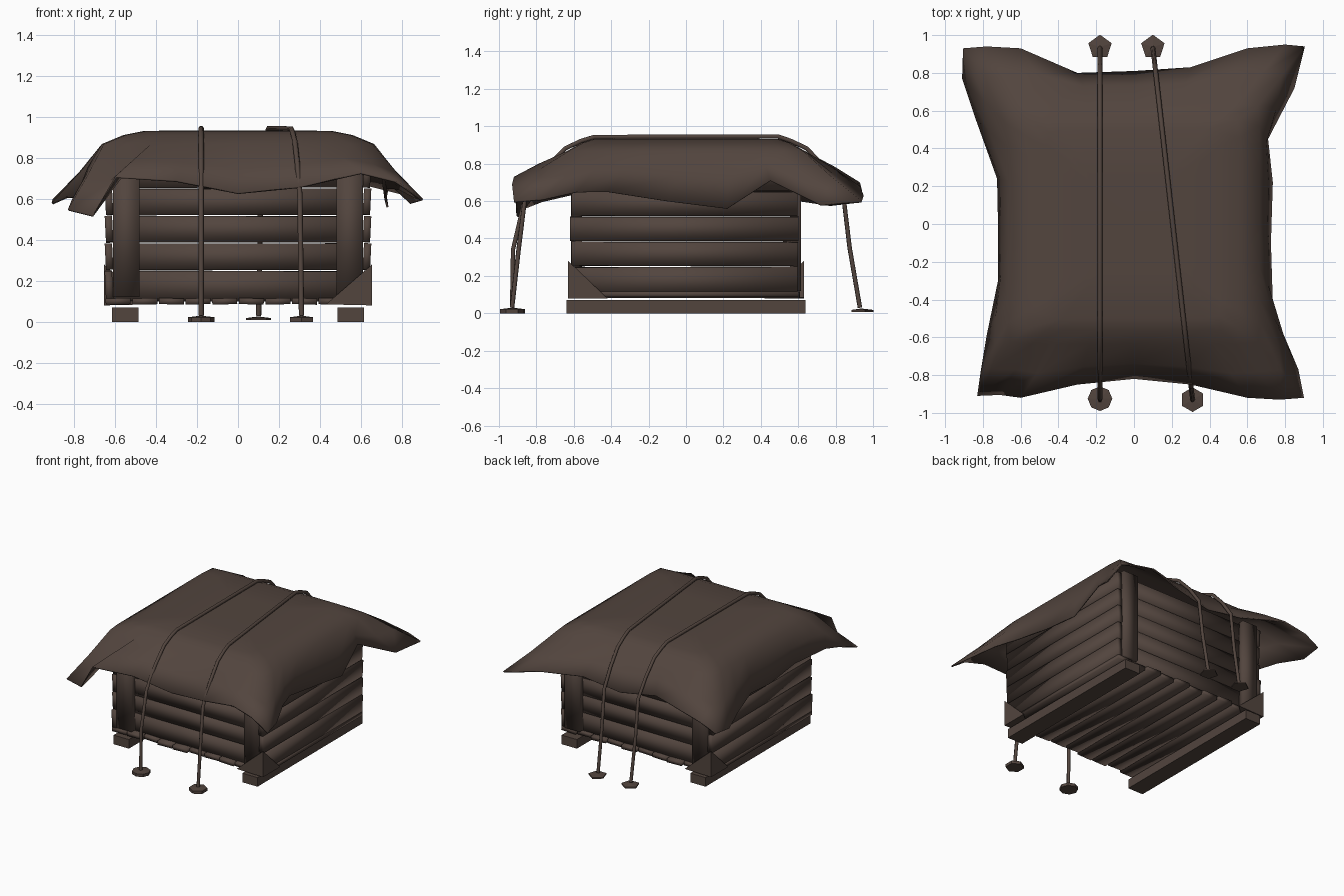
import bpy, bmesh, math, random
from mathutils import Vector

if "Cube" in bpy.data.objects:
    bpy.data.objects.remove(bpy.data.objects["Cube"])

random.seed(4)
mat = bpy.data.materials.new("dark_brown")
mat.diffuse_color = (0.085, 0.059, 0.048, 1)
mat.use_nodes = True
mat.node_tree.nodes["Principled BSDF"].inputs["Base Color"].default_value = mat.diffuse_color


def mesh_obj(name, verts, faces, smooth=True):
    me = bpy.data.meshes.new(name)
    me.from_pydata([tuple(v) for v in verts], [], faces)
    bm = bmesh.new()
    bm.from_mesh(me)
    bmesh.ops.recalc_face_normals(bm, faces=bm.faces)
    bm.to_mesh(me)
    bm.free()
    for p in me.polygons:
        p.use_smooth = smooth
    me.materials.append(mat)
    ob = bpy.data.objects.new(name, me)
    bpy.context.collection.objects.link(ob)
    return ob


def box(name, lo, hi, tilt=(0, 0, 0), smooth=True):
    c = (Vector(lo) + Vector(hi)) / 2
    h = (Vector(hi) - Vector(lo)) / 2
    v = [(x * h.x, y * h.y, z * h.z) for x in (-1, 1) for y in (-1, 1) for z in (-1, 1)]
    f = [(0, 1, 3, 2), (4, 6, 7, 5), (0, 4, 5, 1), (2, 3, 7, 6), (0, 2, 6, 4), (1, 5, 7, 3)]
    ob = mesh_obj(name, v, f, smooth)
    ob.location = c
    ob.rotation_euler = tilt
    return ob


def j(a):
    return random.uniform(-a, a)


# Skids and corner posts
for s in (-1, 1):
    box("skid", (s * 0.55 - 0.065, -0.64, 0), (s * 0.55 + 0.065, 0.64, 0.07), smooth=False)
    for t in (-1, 1):
        box("corner_post", (s * 0.545 - 0.065, t * 0.585 - 0.03, 0.12),
            (s * 0.545 + 0.065, t * 0.585 + 0.03, 0.80))

# Floor slats
for i in range(10):
    x = -0.585 + i * 0.13
    box("floor_slat", (x - 0.061, -0.61 + j(0.015), 0.085), (x + 0.061, 0.60 + j(0.015), 0.115),
        (0, j(0.05), 0))

# Wall planks
for r in range(5):
    z0, z1 = 0.12 + r * 0.134, 0.248 + r * 0.134
    if r == 0:
        z0 = 0.10
    for s in (-1, 1):
        box("side_plank", (s * 0.63 - 0.018, -0.615 + j(0.01), z0),
            (s * 0.63 + 0.018, 0.60 + j(0.01), z1), (j(0.004), s * 0.05, 0))
        box("end_plank", (-0.61, s * 0.555 - 0.018, z0), (0.61, s * 0.555 + 0.018, z1),
            (-s * 0.05, j(0.004), 0))

# Corner guards on two opposite corners
for s in (-1, 1):
    pts = [(0.655, -0.63, 0.08), (0.655, -0.63, 0.28), (0.43, -0.63, 0.085), (0.655, -0.42, 0.08)]
    mesh_obj("corner_guard", [(s * x, s * y, z) for x, y, z in pts],
             [(0, 1, 2), (0, 3, 1), (0, 2, 3), (1, 3, 2)], False)

# Cloth cover: hem outline, counter-clockwise from front left, eight steps a side
hem = [(-.83, -.91, .55), (-.71, -.905, .52), (-.60, -.92, .71), (-.30, -.85, .69),
       (0, -.82, .63), (.30, -.85, .66), (.60, -.92, .73), (.77, -.93, .69),
       (.90, -.92, .60), (.87, -.77, .61), (.79, -.58, .65), (.735, -.42, .65),
       (.725, -.10, .60), (.735, .22, .56), (.71, .45, .71), (.85, .72, .58),
       (.905, .94, .60), (.80, .95, .63), (.60, .93, .68), (.30, .83, .68),
       (0, .81, .63), (-.30, .80, .68), (-.60, .93, .70), (-.78, .94, .66),
       (-.905, .93, .60), (-.91, .77, .58), (-.84, .56, .61), (-.725, .24, .60),
       (-.72, 0, .58), (-.72, -.30, .62), (-.78, -.59, .64), (-.81, -.77, .60)]
hem = [Vector(p) for p in hem]
n = len(hem)
steps = (0, 0.09, 0.18, 0.32, 0.5, 0.68, 0.82, 0.91)


def square_ring(hx, hy, z, cut):
    c = [(-hx, -hy), (hx, -hy), (hx, hy), (-hx, hy)]
    out = []
    for k in range(n):
        a, b, t = c[k // 8], c[(k // 8 + 1) % 4], steps[k % 8]
        m = cut if k % 8 == 0 else 1.0
        out.append(Vector(((a[0] + (b[0] - a[0]) * t) * m, (a[1] + (b[1] - a[1]) * t) * m, z)))
    return out


shoulder = square_ring(0.665, 0.635, 0.868, 0.985)
mid = []
for k in range(n):
    m = (hem[k] + shoulder[k]) / 2
    if k % 8 in (0, 1, 7):
        m.z -= 0.008                       # corners sag
    else:
        d = Vector((m.x, 0, 0)) if (k // 8) % 2 else Vector((0, m.y, 0))
        m += d.normalized() * 0.012        # sides bulge
    mid.append(m)
rings = [hem, mid, shoulder, square_ring(0.56, 0.56, 0.912, 0.98),
         square_ring(0.46, 0.50, 0.932, 0.97), square_ring(0.22, 0.25, 0.935, 1.0)]
verts = [v for r in rings for v in r]
faces = [(i * n + k, i * n + (k + 1) % n, (i + 1) * n + (k + 1) % n, (i + 1) * n + k)
         for i in range(len(rings) - 1) for k in range(n)]
faces.append(tuple((len(rings) - 1) * n + k for k in range(n)))
cloth = mesh_obj("cloth_cover", verts, faces)
if cloth.data.polygons[-1].normal.z < 0:
    cloth.data.flip_normals()
mod = cloth.modifiers.new("thickness", "SOLIDIFY")
mod.thickness = 0.01
mod.offset = -1


# Tie-down ropes draped over the cloth
def rope(name, xf, xb, kink):
    path = [(-0.93, 0.03), (-0.925 if kink else -0.895, 0.34), (-0.86, 0.62), (-0.755, 0.77), (-0.645, 0.882),
            (-0.56, 0.922), (-0.49, 0.943), (0.49, 0.946), (0.56, 0.922), (0.645, 0.882), (0.75, 0.77),
            (0.84, 0.64), (0.875, 0.35), (0.93, 0.03)]
    cu = bpy.data.curves.new(name, "CURVE")
    cu.dimensions = "3D"
    cu.bevel_depth = 0.013
    cu.bevel_resolution = 1
    sp = cu.splines.new("POLY")
    sp.points.add(len(path) - 1)
    for p, (y, z) in zip(sp.points, path):
        t = (y + 0.93) / 1.865
        p.co = (xf + (xb - xf) * t, y, z, 1)
    cu.materials.append(mat)
    ob = bpy.data.objects.new(name, cu)
    bpy.context.collection.objects.link(ob)


rope("rope_left", -0.18, -0.18, True)
rope("rope_right", 0.31, 0.10, False)

# Anchor stones at the rope ends
for x, y, sides, z0, z1 in ((-0.18, -0.925, 8, 0, 0.022), (0.31, -0.93, 6, 0, 0.022),
                            (-0.18, 0.937, 5, 0.008, 0.018), (0.10, 0.937, 5, 0.008, 0.018)):
    ring = [(x + 0.065 * math.sin(2 * math.pi * k / sides), y + 0.065 * math.cos(2 * math.pi * k / sides))
            for k in range(sides)]
    v = [(a, b, z0) for a, b in ring] + [(a, b, z1) for a, b in ring] + [(x, y, z1 + 0.008)]
    f = [tuple(range(sides))]
    for k in range(sides):
        q = (k + 1) % sides
        f += [(k, q, sides + q, sides + k), (sides + k, sides + q, 2 * sides)]
    mesh_obj("anchor_stone", v, f, False)
